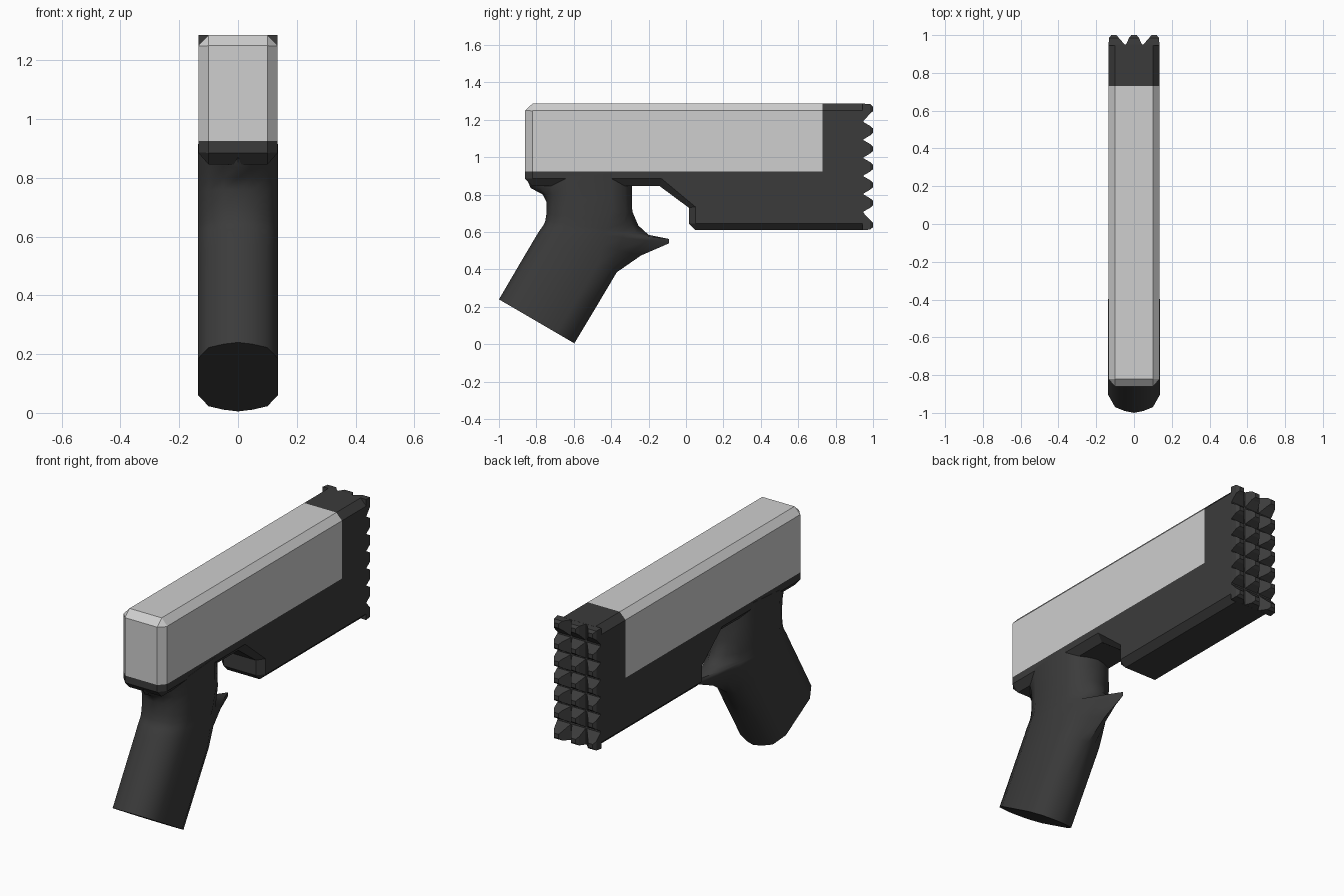
import bpy, bmesh

if "Cube" in bpy.data.objects:
    bpy.data.objects.remove(bpy.data.objects["Cube"])


def material(name, value):
    m = bpy.data.materials.new(name)
    m.diffuse_color = (value, value, value, 1)
    m.use_nodes = True
    m.node_tree.nodes["Principled BSDF"].inputs["Base Color"].default_value = m.diffuse_color
    return m


LIGHT = material("light grey", 0.62)
DARK = material("charcoal", 0.044)


def finish(name, bm, mat):
    bmesh.ops.remove_doubles(bm, verts=bm.verts, dist=0.0005)
    bmesh.ops.recalc_face_normals(bm, faces=bm.faces)
    me = bpy.data.meshes.new(name)
    bm.to_mesh(me)
    bm.free()
    me.materials.append(mat)
    ob = bpy.data.objects.new(name, me)
    bpy.context.collection.objects.link(ob)
    return ob


def loft(bm, rings, cap=True):
    rows = [[bm.verts.new(p) for p in r] for r in rings]
    n = len(rows[0])
    for a, b in zip(rows, rows[1:]):
        for i in range(n):
            j = (i + 1) % n
            bm.faces.new((a[i], a[j], b[j], b[i]))
    if cap:
        bm.faces.new(rows[0])
        bm.faces.new(rows[-1])


def chamfered_slab(name, full, inset, mat):
    """Side profile extruded over x, with the outline stepping in at both sides."""
    bm = bmesh.new()
    loft(bm, [[(x, y, z) for y, z in prof] for x, prof in
              ((-0.135, inset), (-0.1, full), (0.1, full), (0.135, inset))])
    return finish(name, bm, mat)


# Slide
chamfered_slab("slide",
               [(-0.86, 0.925), (-0.86, 1.25), (-0.82, 1.287), (0.73, 1.287), (0.73, 0.925)],
               [(-0.822, 0.925), (-0.822, 1.248), (-0.82, 1.25), (0.73, 1.25), (0.73, 0.925)],
               LIGHT)

# Frame with the tall front block
chamfered_slab("frame",
               [(-0.86, 0.925), (-0.86, 0.885), (-0.82, 0.845), (-0.14, 0.845), (0.015, 0.73),
                (0.015, 0.645), (0.05, 0.61), (0.95, 0.61), (0.95, 1.287), (0.73, 1.287), (0.73, 0.925)],
               [(-0.822, 0.925), (-0.822, 0.887), (-0.82, 0.885), (-0.13, 0.885), (0.05, 0.735),
                (0.05, 0.647), (0.052, 0.645), (0.95, 0.645), (0.95, 1.25), (0.73, 1.25), (0.73, 0.925)],
               DARK)

# Blunt teeth over the front end, three columns by seven rows
bm = bmesh.new()
COLS, ROWS = 3, 7
dx, dz = 0.27 / COLS, 0.677 / ROWS
for c in range(COLS):
    for r in range(ROWS):
        x = -0.135 + dx * (c + 0.5)
        z = 0.61 + dz * (r + 0.5)
        tx = x + (c - 1) * 0.016          # outer teeth lean to the rim
        tz = z + (0.02 if r == ROWS - 1 else -0.02 if r == 0 else 0)
        corners = ((-1, -1), (1, -1), (1, 1), (-1, 1))
        loft(bm, [[(x + i * dx / 2, 0.945, z + j * dz / 2) for i, j in corners],
                  [(tx + i * 0.026, 0.985, tz + j * 0.025) for i, j in corners],
                  [(tx + i * 0.014, 1.0, tz + j * 0.012) for i, j in corners]])
finish("front_teeth", bm, DARK)

# Grip: (back y, z), (front y, z), tail length, finger spur length
SECTIONS = [
    ((-1.0, 0.24), (-0.597, 0.005), 0, 0),
    ((-0.88, 0.445), (-0.48, 0.2), 0, 0),
    ((-0.80, 0.58), (-0.37, 0.385), 0, 0.0),
    ((-0.785, 0.605), (-0.24, 0.475), 0, 0.10),
    ((-0.77, 0.625), (-0.09, 0.54), 0, 0.24),
    ((-0.76, 0.64), (-0.09, 0.563), 0, 0.24),
    ((-0.752, 0.66), (-0.2, 0.585), 0, 0.12),
    ((-0.746, 0.70), (-0.255, 0.635), 0, 0.05),
    ((-0.746, 0.76), (-0.287, 0.71), 0, 0),
    ((-0.765, 0.8), (-0.29, 0.8), 0.02, 0),
    ((-0.83, 0.835), (-0.29, 0.88), 0.08, 0),
    ((-0.85, 0.88), (-0.29, 0.923), 0.1, 0),
]
# Half section at one end: depth from the end, half width, share of setback
END = [(0, 0, 0), (0.012, 0.05, 0.45), (0.035, 0.1, 0.9), (0.11, 0.1365, 1)]
bm = bmesh.new()
rings = []
for (by, bz), (fy, fz), tail, spur in SECTIONS:
    length = ((fy - by) ** 2 + (fz - bz) ** 2) ** 0.5
    half = [(d + tail * s, w) for d, w, s in END]
    half += [(length - d - spur * s, w) for d, w, s in reversed(END)]
    loop = half + [(d, -w) for d, w in half[-2:0:-1]]
    rings.append([(w, by + (fy - by) * d / length, bz + (fz - bz) * d / length)
                  for d, w in loop])
loft(bm, rings)
grip = finish("grip", bm, DARK)
bpy.context.view_layer.objects.active = grip
grip.select_set(True)
bpy.ops.object.shade_smooth_by_angle(angle=0.9)
